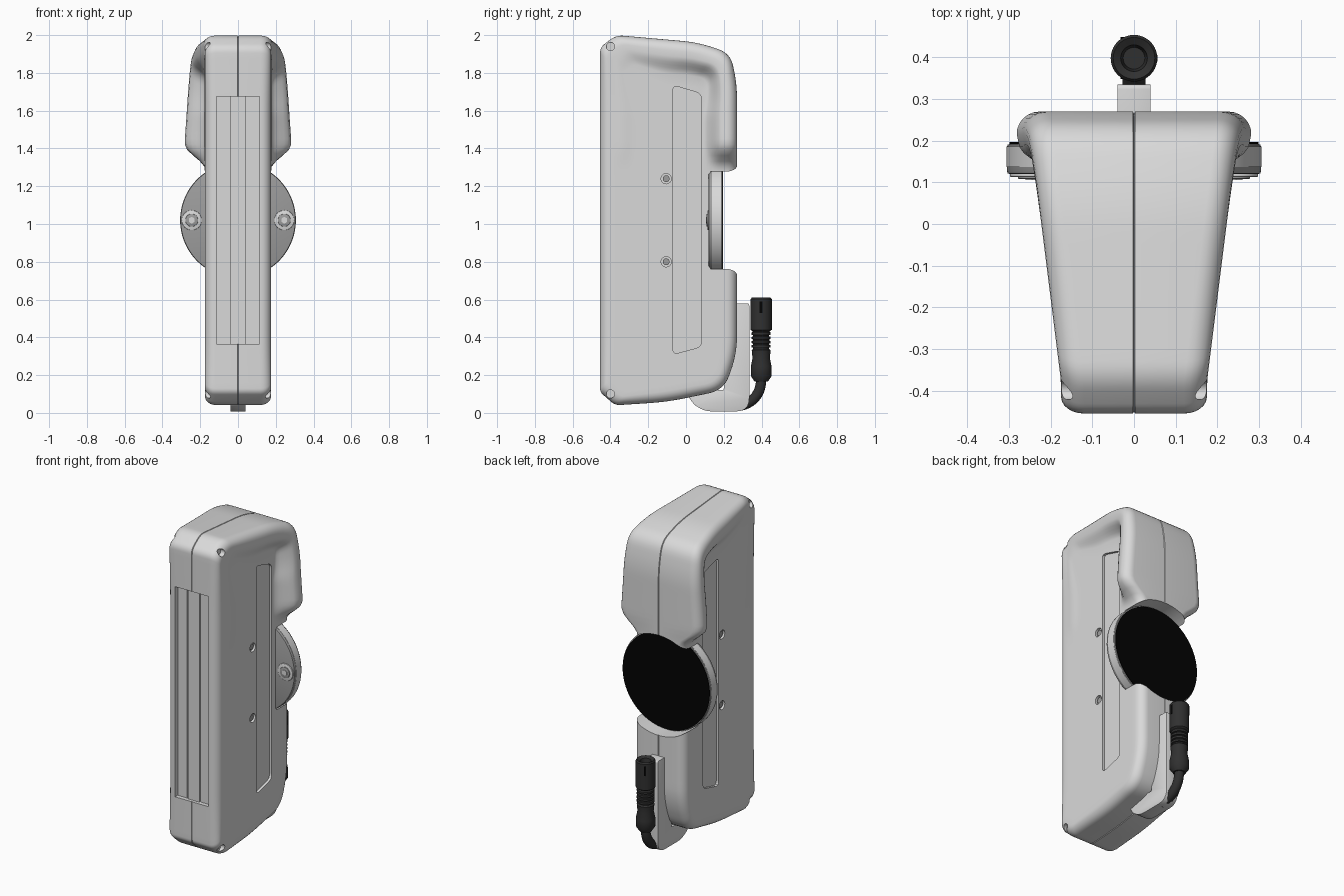
import bpy, bmesh, math
from mathutils import Vector, Matrix

cube = bpy.data.objects.get("Cube")
if cube:
    bpy.data.objects.remove(cube)


def material(name, r, g, b):
    m = bpy.data.materials.new(name)
    m.use_nodes = True
    m.diffuse_color = (r, g, b, 1)
    m.node_tree.nodes["Principled BSDF"].inputs["Base Color"].default_value = (r, g, b, 1)
    return m


SHELL = material("light grey shell", 0.7, 0.7, 0.7)
METAL = material("mid grey metal", 0.34, 0.34, 0.34)
BLACK = material("black pad", 0.001, 0.001, 0.001)
RUBBER = material("dark rubber", 0.03, 0.03, 0.03)


def finish(name, bm, mat, smooth=True):
    bmesh.ops.recalc_face_normals(bm, faces=bm.faces)
    if bm.calc_volume(signed=True) < 0:
        bmesh.ops.reverse_faces(bm, faces=bm.faces)
    mesh = bpy.data.meshes.new(name)
    bm.to_mesh(mesh)
    bm.free()
    mesh.materials.append(mat)
    ob = bpy.data.objects.new(name, mesh)
    bpy.context.collection.objects.link(ob)
    if smooth:
        shade(ob)
    return ob


def shade(ob):
    bpy.ops.object.select_all(action='DESELECT')
    ob.select_set(True)
    bpy.context.view_layer.objects.active = ob
    bpy.ops.object.shade_smooth_by_angle(angle=math.radians(35))


def modify(ob, kind, **settings):
    mod = ob.modifiers.new(kind.title(), kind)
    for key, value in settings.items():
        setattr(mod, key, value)
    bpy.context.view_layer.objects.active = ob
    bpy.context.view_layer.update()
    bpy.ops.object.modifier_apply(modifier=mod.name)


def cut(ob, cutter):
    """Subtract the cutter, keeping the whole part if the cut fails."""
    whole = ob.data.copy()
    modify(ob, 'BOOLEAN', object=cutter, operation='DIFFERENCE', solver='EXACT')
    if max((v.co.z for v in ob.data.vertices), default=0) < 1.9:
        ob.data = whole
    bpy.data.objects.remove(cutter)


def cylinder(name, axis, start, end, radius, a, b, mat, sides=32, bevel=0):
    """Cylinder along x (a, b = y, z) or along y (a, b = x, z)."""
    bm = bmesh.new()
    mid = (start + end) / 2
    if axis == 'X':
        m = Matrix.Translation((mid, a, b)) @ Matrix.Rotation(math.pi / 2, 4, 'Y')
    else:
        m = Matrix.Translation((a, mid, b)) @ Matrix.Rotation(math.pi / 2, 4, 'X')
    bmesh.ops.create_cone(bm, cap_ends=True, segments=sides, radius1=radius,
                          radius2=radius, depth=abs(end - start), matrix=m)
    ob = finish(name, bm, mat, False)
    if bevel:
        modify(ob, 'BEVEL', width=bevel, segments=2)
    shade(ob)
    return ob


def box(name, lo, hi, mat):
    bm = bmesh.new()
    lo, hi = Vector(lo), Vector(hi)
    bmesh.ops.create_cube(bm, size=1, matrix=Matrix.Translation((lo + hi) / 2)
                          @ Matrix.Diagonal((*(hi - lo), 1)))
    return finish(name, bm, mat, False)


def fillet(corners, steps=6):
    """Round every (y, z, radius) corner with a short curve."""
    out = []
    for i, (y, z, r) in enumerate(corners):
        p = Vector((y, z))
        before, after = Vector(corners[i - 1][:2]), Vector(corners[(i + 1) % len(corners)][:2])
        a, b = p + (before - p).normalized() * r, p + (after - p).normalized() * r
        for k in range(steps + 1):
            t = k / steps
            out.append(a * (1 - t) ** 2 + p * 2 * t * (1 - t) + b * t * t)
    return out


def loft(rings):
    """Closed solid through rings of equal length."""
    bm = bmesh.new()
    loops = [[bm.verts.new(v) for v in ring] for ring in rings]
    for a, b in zip(loops, loops[1:]):
        for i in range(len(a)):
            bm.faces.new((a[i - 1], a[i], b[i], b[i - 1]))
    bm.faces.new(loops[0][::-1])
    bm.faces.new(loops[-1])
    return bm


def prism(name, outline, x0, x1, mat):
    return finish(name, loft([[(x, *p) for p in outline] for x in (x0, x1)]), mat, False)


def ramp(v, lo, hi):
    t = clip((v - lo) / (hi - lo))
    return t * t * (3 - 2 * t)


def clip(v):
    return min(1, max(0, v))


# Housing: rings run inward from the side outline, swelling into the upper hood
HALF, ROUND = 0.175, 0.055
side = fillet([(-.455, .11, .02), (-.375, .04, .03), (-.1, .058, .1), (.2, .12, .08),
               (.27, .31, .1), (.27, 1.74, .08), (.235, 1.905, .07), (.06, 1.962, .08),
               (-.37, 2.0, .04), (-.455, 1.935, .03)])
outline = []
for i, p in enumerate(side):
    q = side[(i + 1) % len(side)]
    n = max(1, math.ceil((q - p).length / 0.03))
    outline += [p.lerp(q, k / n) for k in range(n)]


def inset(p, d):
    spine = Vector((-.09, min(1.55, max(.45, p.y))))
    return p + (spine - p).normalized() * d


def half_width(p, d):
    y, z = p
    flare = .075 * clip((y + .38) / .6) + .032 * clip((1.9 - z) / .45) * clip(y / .2)
    flare *= ramp(z, 1.29, 1.42) * (1 - ramp(d, .085, .18))
    edge = max(0, ROUND - d)
    return HALF + flare - ROUND + math.sqrt(max(0, ROUND ** 2 - edge ** 2))


depths = [ROUND * (1 - math.cos(k * math.pi / 12)) for k in range(7)]
depths += [.085, .1, .116, .132, .148, .164, .18, .24]
wall = [[(.003, *p) for p in outline]]
for d in depths:
    wall.append([(half_width(p, d), *p) for p in (inset(q, d) for q in outline)])
seam = [[(0, *inset(p, .006)) for p in outline]]
mirrored = [[(-x, y, z) for x, y, z in ring] for ring in wall]
housing = finish("housing", loft(wall[::-1] + seam + mirrored), SHELL, False)

# Cut-outs: round back socket, front window, side slots and screw holes
cut(housing, cylinder("socket_cutter", 'Y', .13, .4, .312, 0, 1.02, SHELL, 96))
cut(housing, box("window_cutter", (-.115, -.6, .365), (.115, -.425, 1.675), SHELL))
slot = fillet([(-.07, 1.735, .03), (.082, 1.69, .03), (.082, .35, .03), (-.07, .31, .03)], 4)
for s in (1, -1):
    cut(housing, prism("slot_cutter", slot, s * .16, s * .4, SHELL))
    for z in (.8, 1.24):
        cut(housing, cylinder("hole_cutter", 'X', s * .16, s * .3, .027, -.105, z, SHELL, 24))
    for z in (.1, 1.94):
        cut(housing, cylinder("corner_cutter", 'X', s * .145, s * .3, .022, -.4, z, SHELL, 24))
shade(housing)

# Front window strips
box("window_center_strip", (-.04, -.437, .366), (.04, -.42, 1.674), SHELL)
for s in (1, -1):
    x0, x1 = sorted((s * .05, s * .112))
    box("window_side_strip", (x0, -.431, .366), (x1, -.42, 1.674), SHELL)

# Side screws
for s in (1, -1):
    for z in (.8, 1.24):
        cylinder("side_screw", 'X', s * .155, s * .168, .018, -.105, z, METAL, 24)

# Round mounting disc with pad and bolts
cylinder("mount_disc", 'Y', .12, .192, .305, 0, 1.02, METAL, 96, .006)
cylinder("disc_rim", 'Y', .137, .186, .3065, 0, 1.02, SHELL, 96)
cylinder("disc_pad", 'Y', .19, .197, .299, 0, 1.02, BLACK, 96)
for s in (1, -1):
    cylinder("bolt_washer", 'Y', .113, .125, .053, s * .245, 1.02, SHELL, 32, .003)
    cylinder("bolt_head", 'Y', .108, .12, .034, s * .245, 1.02, METAL, 32, .003)
    cylinder("bolt_socket", 'Y', .106, .12, .018, s * .245, 1.02, SHELL, 6)

# Cable bracket under and behind the housing
bracket = prism("cable_bracket", fillet([(.0, .12, .01), (.03, .055, .03), (.09, .008, .05),
                (.335, .008, .07), (.335, .58, .012), (.2, .58, .01), (.2, .12, .01)]),
                -.04, .04, SHELL)
modify(bracket, 'BEVEL', width=.004, segments=2, limit_method='ANGLE')
shade(bracket)

# Cable plug, turned around its upright axis
profile = [(.0, .56), (.026, .56), (.032, .6), (.05, .61), (.056, .602), (.056, .44), (.045, .432)]
for k in range(4):
    z = .425 - k * .022
    profile += [(.05, z), (.05, z - .012), (.042, z - .014), (.042, z - .02)]
profile += [(.05, .332), (.046, .29), (.055, .245), (.055, .195), (.035, .165), (0, .165)]
bm = bmesh.new()
verts = [bm.verts.new((r, .398, z)) for r, z in profile]
edges = [bm.edges.new(pair) for pair in zip(verts, verts[1:])]
bmesh.ops.spin(bm, geom=verts + edges, cent=(0, .398, 0), axis=(0, 0, 1),
               angle=math.tau, steps=40)
bmesh.ops.remove_doubles(bm, verts=bm.verts, dist=.0005)
finish("cable_plug", bm, RUBBER)
for k in range(3):
    a = math.pi / 2 + k * math.tau / 3
    x, y = .049 * math.sin(a), .398 + .049 * math.cos(a)
    box("plug_notch", (x - .008, y - .008, .53), (x + .008, y + .008, .59), BLACK)

# Cable bending under the bracket
curve = bpy.data.curves.new("cable", 'CURVE')
curve.dimensions = '3D'
curve.bevel_depth = .028
curve.bevel_resolution = 5
curve.use_fill_caps = True
spline = curve.splines.new('BEZIER')
spline.bezier_points.add(1)
for bp, co, left, right in zip(spline.bezier_points, [(0, .398, .18), (0, .25, .035)],
                               [(0, .398, .24), (0, .34, .035)], [(0, .398, .09), (0, .2, .035)]):
    bp.co, bp.handle_left, bp.handle_right = co, left, right
curve.materials.append(RUBBER)
bpy.context.collection.objects.link(bpy.data.objects.new("cable", curve))
